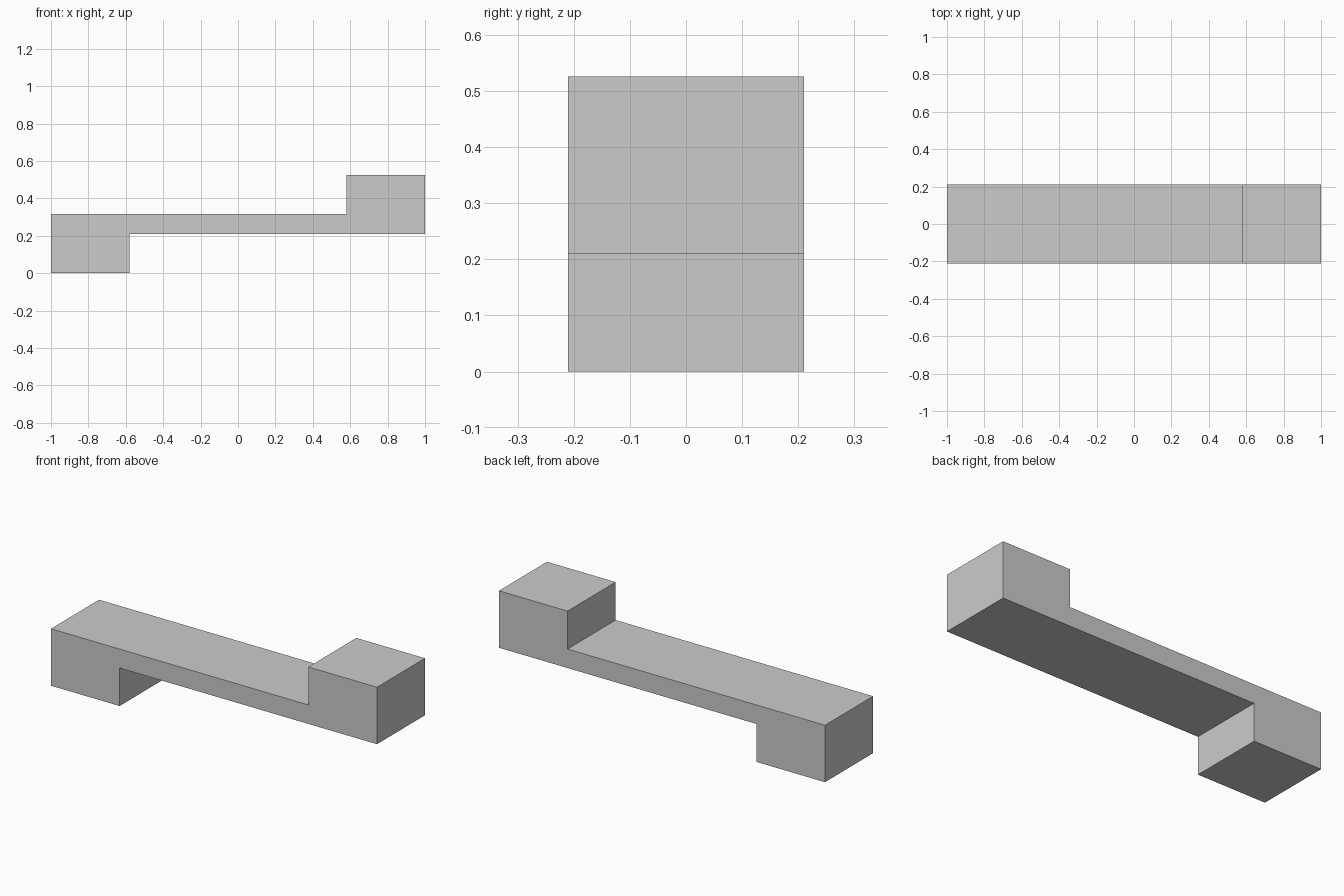
import bpy
import bmesh

if "Cube" in bpy.data.objects:
    bpy.data.objects.remove(bpy.data.objects["Cube"])

U = 2 / 19            # grid module: the part is 19 modules long
HALF_WIDTH = 2 * U    # 4 modules deep

# Side profile in modules (x, z): foot block on the left, raised block on the right
profile = [(-9.5, 0), (-5.5, 0), (-5.5, 2), (9.5, 2),
           (9.5, 5), (5.5, 5), (5.5, 3), (-9.5, 3)]

# Extrude the profile through the full depth
bm = bmesh.new()
front = bm.faces.new([bm.verts.new((x * U, -HALF_WIDTH, z * U)) for x, z in profile])
extruded = bmesh.ops.extrude_face_region(bm, geom=[front], use_keep_orig=True)
back_verts = [g for g in extruded["geom"] if isinstance(g, bmesh.types.BMVert)]
bmesh.ops.translate(bm, verts=back_verts, vec=(0, 2 * HALF_WIDTH, 0))
bmesh.ops.recalc_face_normals(bm, faces=bm.faces[:])

mesh = bpy.data.meshes.new("stepped_bar")
bm.to_mesh(mesh)
bm.free()
bpy.context.collection.objects.link(bpy.data.objects.new("stepped_bar", mesh))
